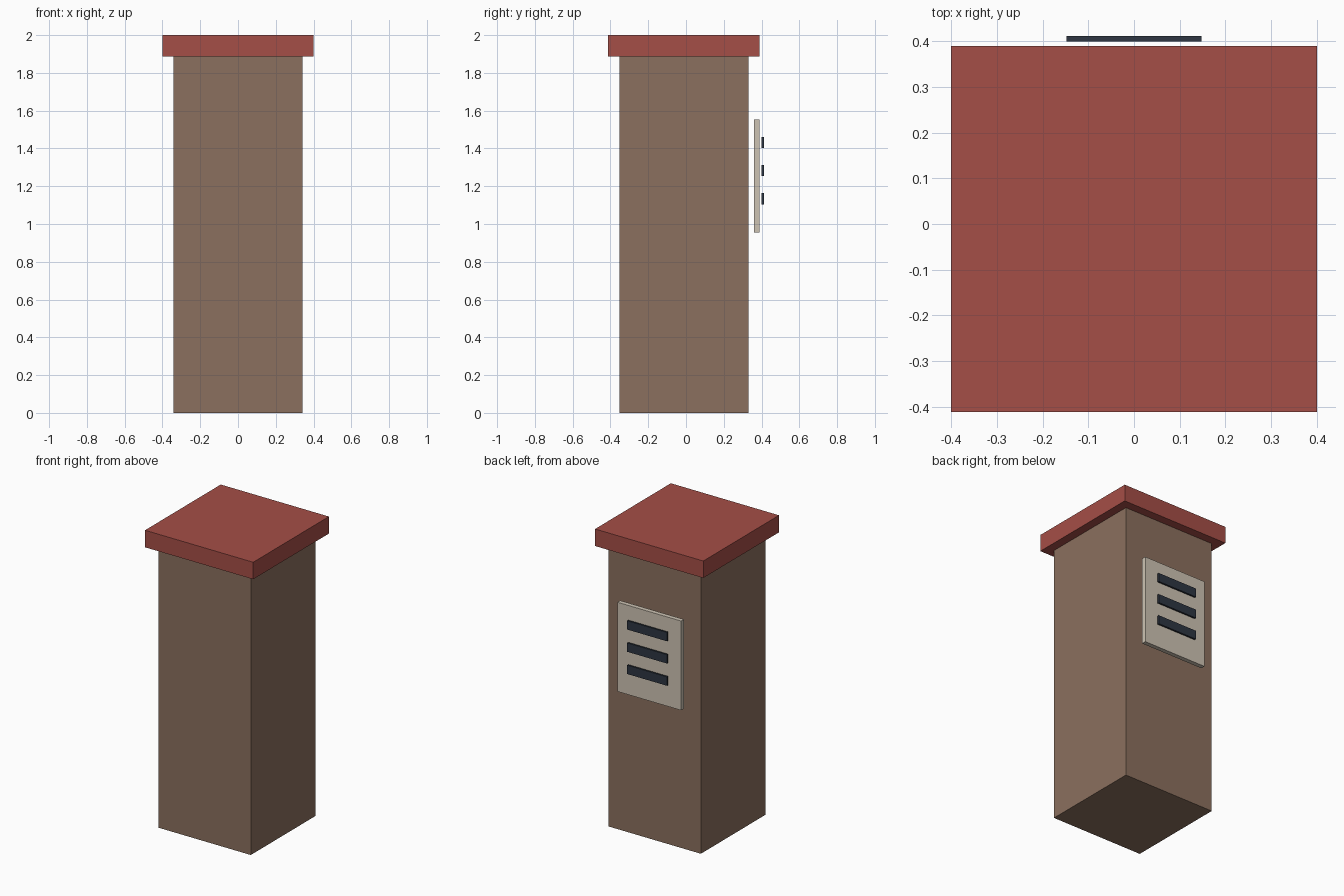
import bpy

if "Cube" in bpy.data.objects:
    bpy.data.objects.remove(bpy.data.objects["Cube"])


def material(name, r, g, b):
    """Flat colour from 0-255 display values, stored as linear."""
    def lin(c):
        c /= 255
        return c / 12.92 if c <= 0.04045 else ((c + 0.055) / 1.055) ** 2.4
    m = bpy.data.materials.new(name)
    m.diffuse_color = (lin(r), lin(g), lin(b), 1)
    m.use_nodes = True
    m.node_tree.nodes["Principled BSDF"].inputs["Base Color"].default_value = m.diffuse_color
    return m


def box(name, x, y, z, mat):
    """Box from (min, max) ranges on each axis."""
    lo, hi = zip(x, y, z)
    bpy.ops.mesh.primitive_cube_add(
        size=1, location=[(a + b) / 2 for a, b in zip(lo, hi)])
    ob = bpy.context.object
    ob.name = name
    ob.scale = [b - a for a, b in zip(lo, hi)]
    bpy.ops.object.transform_apply(location=False, rotation=False, scale=True)
    ob.data.materials.append(mat)
    return ob


brown = material("brown", 139, 112, 94)
red = material("brick_red", 165, 78, 71)
cream = material("warm_grey", 206, 196, 180)
dark = material("dark_slate", 46, 54, 66)

# Column and overhanging cap
box("column", (-0.342, 0.342), (-0.353, 0.331), (0, 1.886), brown)
box("cap", (-0.401, 0.401), (-0.412, 0.390), (1.886, 2.0), red)

# Vent panel floating just off the back face
box("vent_panel", (-0.236, 0.236), (0.359, 0.389), (0.955, 1.553), cream)

# Three vent slats
for i in range(3):
    zc = 1.134 + 0.149 * i
    box(f"vent_slat_{i + 1}", (-0.148, 0.148), (0.400, 0.412),
        (zc - 0.0295, zc + 0.0295), dark)
